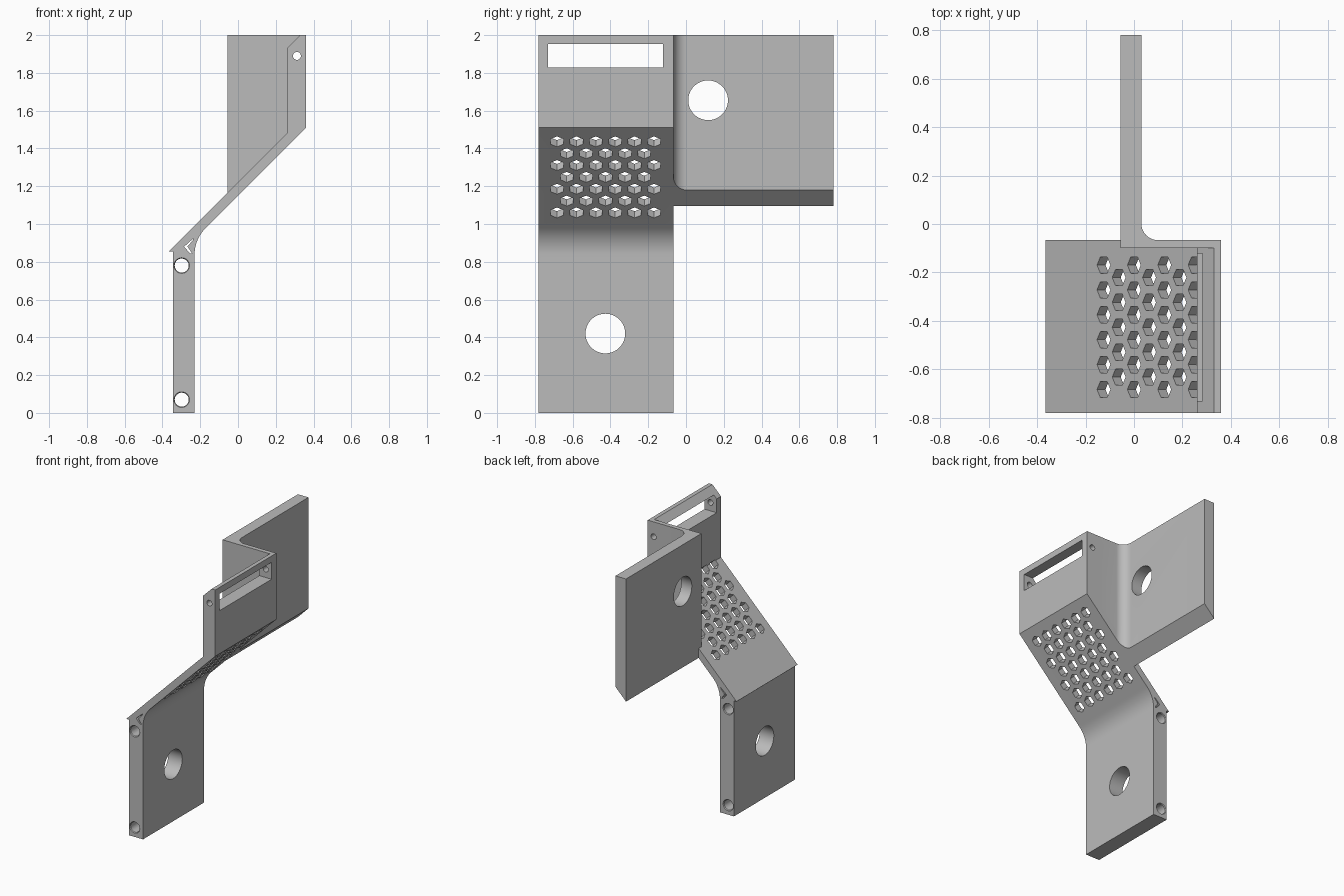
import bpy, bmesh, math
from mathutils import Vector, Matrix

if "Cube" in bpy.data.objects:
    bpy.data.objects.remove(bpy.data.objects["Cube"])

grey = bpy.data.materials.new("plain grey")
grey.diffuse_color = (0.5, 0.5, 0.5, 1)
grey.use_nodes = True
grey.node_tree.nodes["Principled BSDF"].inputs["Base Color"].default_value = grey.diffuse_color

Y0, Y1 = -0.78, -0.067          # width of the bent strip
RISE_LOW, RISE_UP = 1.15, 1.22  # ramp faces: z = x + rise


def finish(bm, name):
    bmesh.ops.recalc_face_normals(bm, faces=bm.faces)
    me = bpy.data.meshes.new(name)
    bm.to_mesh(me)
    bm.free()
    me.materials.append(grey)
    ob = bpy.data.objects.new(name, me)
    bpy.context.collection.objects.link(ob)
    return ob


def extrude(bm, pts, offset):
    face = bm.faces.new([bm.verts.new(p) for p in pts])
    geo = bmesh.ops.extrude_face_region(bm, geom=[face])["geom"]
    bmesh.ops.translate(bm, vec=offset,
                        verts=[v for v in geo if isinstance(v, bmesh.types.BMVert)])


def arc(cx, cy, r, a0, a1, n=12):
    angles = [math.radians(a0 + (a1 - a0) * i / n) for i in range(n + 1)]
    return [(cx + r * math.cos(a), cy + r * math.sin(a)) for a in angles]


def rod(bm, centre, axis, r, length, sides=48, r2=None):
    rot = Vector((0, 0, 1)).rotation_difference(Vector(axis)).to_matrix().to_4x4()
    bmesh.ops.create_cone(bm, cap_ends=True, segments=sides, radius1=r,
                          radius2=r if r2 is None else r2, depth=length,
                          matrix=Matrix.Translation(centre) @ rot)


def boolean(target, tool, op):
    mod = target.modifiers.new(tool.name, 'BOOLEAN')
    mod.operation, mod.solver, mod.object = op, 'EXACT', tool
    bpy.context.view_layer.objects.active = target
    bpy.ops.object.modifier_apply(modifier=mod.name)
    bpy.data.objects.remove(tool)


# Bent strip: leg, ramp and upper plate in one side profile
bend_r = 0.2
t = bend_r * math.tan(math.radians(22.5))
profile = [(-0.345, 0), (-0.23, 0)]
profile += arc(-0.23 + bend_r, 0.92 - t, bend_r, 180, 135)
profile += [(0.36, 1.51), (0.36, 2), (0.33, 2), (0.26, 1.93), (0.26, 1.48),
            (-0.366, 0.854), (-0.345, 0.854)]
bm = bmesh.new()
extrude(bm, [(x, Y0, z) for x, z in profile], (0, Y1 - Y0, 0))
bracket = finish(bm, "bracket")

# Rear fin with its joining wall and rounded inner corner, cut along the ramp
plan = [(-0.056, 0.78), (-0.056, -0.1), (0.36, -0.1), (0.36, Y1)]
plan += arc(0.1, Y1 + 0.07, 0.07, 270, 180) + [(0.03, 0.78)]
bm = bmesh.new()
extrude(bm, [(x, y, 0.9) for x, y in plan], (0, 0, 1.1))
cut = bmesh.ops.bisect_plane(bm, geom=bm.verts[:] + bm.edges[:] + bm.faces[:],
                             plane_co=(0, 0, RISE_LOW), plane_no=(1, 0, -1),
                             clear_outer=True)["geom_cut"]
bmesh.ops.edgeloop_fill(bm, edges=[e for e in cut if isinstance(e, bmesh.types.BMEdge)])
boolean(bracket, finish(bm, "rear_fin"), 'UNION')

# Round holes through the leg and the fin
bm = bmesh.new()
rod(bm, (-0.29, -0.427, 0.42), (1, 0, 0), 0.105, 0.3, 64)
rod(bm, (-0.013, 0.117, 1.655), (1, 0, 0), 0.105, 0.3, 64)
boolean(bracket, finish(bm, "round_holes"), 'DIFFERENCE')

# Slot window in the upper plate
bm = bmesh.new()
extrude(bm, [(0.2, y, z) for y, z in
             [(-0.73, 1.828), (-0.122, 1.828), (-0.122, 1.953), (-0.73, 1.953)]],
        (0.3, 0, 0))
boolean(bracket, finish(bm, "slot"), 'DIFFERENCE')

# Long pin holes along the edges, and the chevron channel in the bend
bm = bmesh.new()
mid = (Y0 + Y1) / 2
for x, z, r in [(0.312, 1.89, 0.021), (-0.298, 0.78, 0.037), (-0.298, 0.07, 0.037)]:
    rod(bm, (x, mid, z), (0, 1, 0), r, 1)
chevron = [(-0.285, 0.88), (-0.235, 0.925), (-0.24, 0.912), (-0.268, 0.881),
           (-0.243, 0.845), (-0.255, 0.845)]
extrude(bm, [(x, -0.9, z) for x, z in chevron], (0, 1, 0))
boolean(bracket, finish(bm, "pin_holes"), 'DIFFERENCE')

# Countersinks at both ends of the leg pin holes
bm = bmesh.new()
for z in (0.78, 0.07):
    for y, s in ((Y0, 1), (Y1, -1)):
        rod(bm, (-0.298, y, z), (0, s, 0), 0.053, 0.03, 48, 0.03)
boolean(bracket, finish(bm, "countersinks"), 'DIFFERENCE')

# Hexagonal vents, square to the ramp, in staggered rows
bm = bmesh.new()
for row in range(7):
    odd = row % 2
    x = -0.1075 + 0.0627 * row
    centre_z = x + (RISE_LOW + RISE_UP) / 2
    for col in range(6 - odd):
        y = -0.683 + 0.1027 * (col + odd / 2)
        ring = []
        for k in range(6):
            a = math.radians(60 * k)
            along, side = 0.039 * math.cos(a), 0.039 * math.sin(a)
            d = along * math.sqrt(0.5)
            ring.append((x + d + 0.025, y + side, centre_z + d - 0.025))
        extrude(bm, ring, (-0.046, 0, 0.046))
boolean(bracket, finish(bm, "vents"), 'DIFFERENCE')

# Smooth the curved walls, keep the corners crisp
bpy.ops.object.select_all(action='DESELECT')
bracket.select_set(True)
bpy.context.view_layer.objects.active = bracket
bpy.ops.object.shade_smooth_by_angle(angle=math.radians(30))
